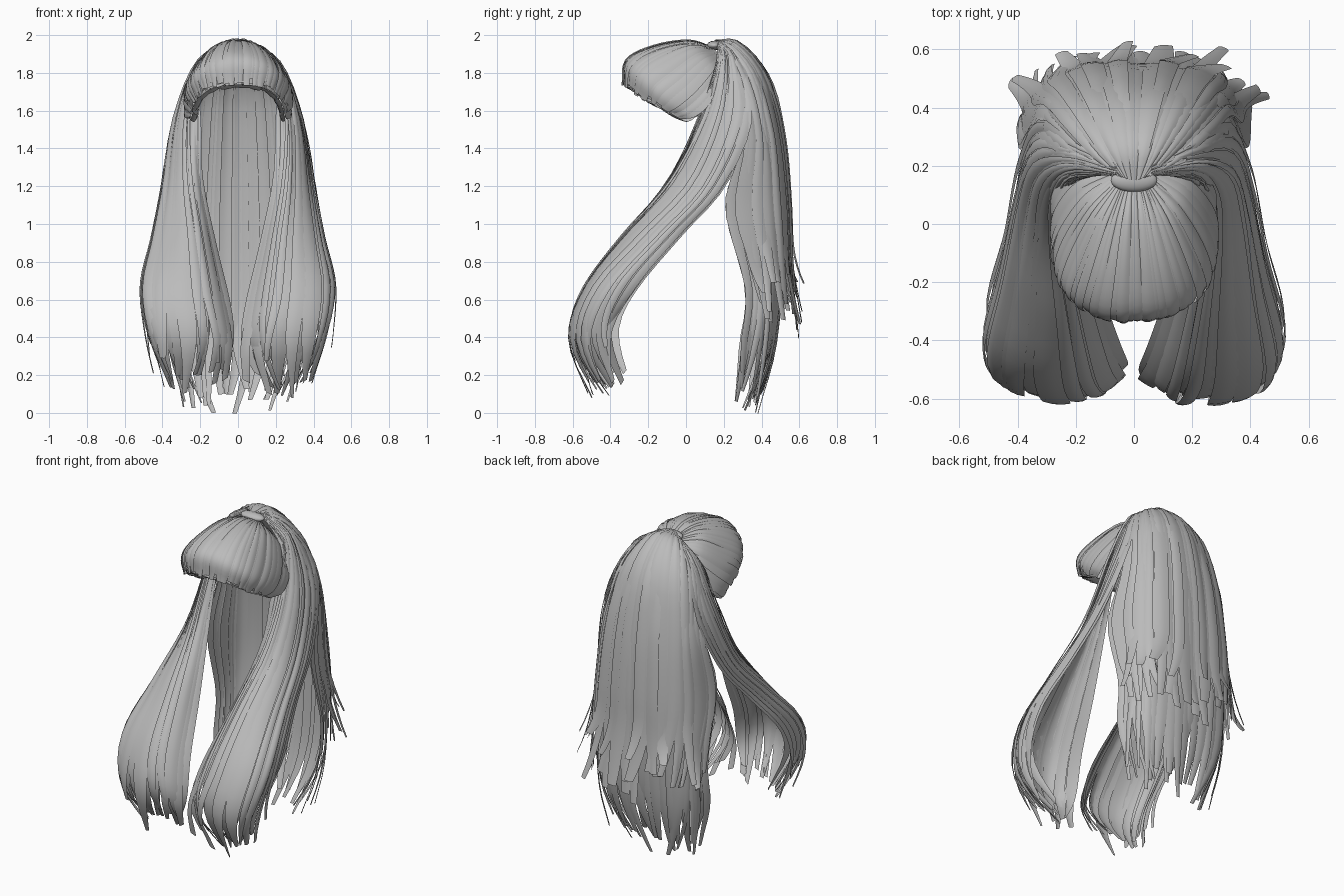
import bpy
import random
from mathutils import Vector

random.seed(7)
if "Cube" in bpy.data.objects:
    bpy.data.objects.remove(bpy.data.objects["Cube"])

grey = bpy.data.materials.new("hair_grey")
grey.use_nodes = True
grey.diffuse_color = (0.5, 0.5, 0.5, 1)
grey.node_tree.nodes["Principled BSDF"].inputs["Base Color"].default_value = (0.5, 0.5, 0.5, 1)


def spline(pts, t):
    """Smooth curve through pts, t from 0 to 1; runs straight on past the ends."""
    n = len(pts) - 1
    if t <= 0:
        return pts[0] + (pts[1] - pts[0]) * t * n
    if t >= 1:
        return pts[n] + (pts[n] - pts[n - 1]) * (t - 1) * n
    i = min(int(t * n), n - 1)
    f = t * n - i
    b, c = pts[i], pts[i + 1]
    a = pts[i - 1] if i else b * 2 - c
    d = pts[i + 2] if i + 2 <= n else c * 2 - b
    return b + ((c - a) + ((a * 2 - b * 5 + c * 4 - d) + (b * 3 - a - c * 3 + d) * f) * f) * (f / 2)


def surface(guides, u, v):
    return spline([spline(g, v) for g in guides], u)


def normal(guides, u, v, sign):
    e = 0.01
    du = surface(guides, u + e, v) - surface(guides, u - e, v)
    dv = surface(guides, u, v + e) - surface(guides, u, v - e)
    return du.cross(dv).normalized() * sign


def vectors(guides):
    return [[Vector(p) for p in g] for g in guides]


def mirrored(guides):
    return [[Vector((-p.x, p.y, p.z)) for p in g] for g in guides]


def both_sides(half):
    """Half a sheet, centre guide first, completed across x = 0."""
    return mirrored(half[:0:-1]) + half


def hair_sheet(name, guides, count, sign, width=0.8, start=(0, 0), end=(0.9, 1),
               lift=(0, 0.012), ridge=0.004, tilt=0.004, flick=None, rows=20, tip=0.55, u_range=(0, 1)):
    """Covers a guided surface with overlapping tapered strands."""
    verts, faces = [], []
    across = (-1, -0.35, 0.35, 1)
    m = len(across)
    step = (u_range[1] - u_range[0]) / count
    for i in range(count):
        c = u_range[0] + (i + 0.5 + random.uniform(-0.2, 0.2)) * step
        half = step * width * random.uniform(0.7, 1.2)
        v0, v1 = random.uniform(*start), random.uniform(*end)
        rise = random.uniform(*lift)
        lean = random.uniform(-tilt, tilt)
        bend = flick(c) if flick else Vector()
        base = len(verts)
        for j in range(rows + 1):
            s = j / rows
            v = v0 + (v1 - v0) * s
            w = half * (1 - (1 - tip) * max(0, (s - 0.7) / 0.3) ** 2)
            n = normal(guides, c, v, sign)
            curl = bend * max(0, (s - 0.72) / 0.28) ** 2
            for k in across:
                out = rise * min(1, s * 4) + ridge * (1 - k * k) + lean * k
                u = min(max(c + k * w, -0.02), 1.02)
                verts.append(surface(guides, u, v) + n * out + curl)
        for j in range(rows):
            for k in range(m - 1):
                a = base + j * m + k
                f = (a, a + 1, a + m + 1, a + m)
                faces.append(f if sign > 0 else f[::-1])
    mesh = bpy.data.meshes.new(name)
    mesh.from_pydata(verts, [], faces)
    mesh.materials.append(grey)
    mesh.shade_smooth()
    bpy.context.collection.objects.link(bpy.data.objects.new(name, mesh))


# Swept-back cap: from the knot forward to the hairline, centre to temple
cap = both_sides(vectors([
    [(0, .15, 1.93), (0, .02, 1.965), (0, -.16, 1.94), (0, -.31, 1.87), (0, -.33, 1.74)],
    [(.03, .15, 1.93), (.08, .01, 1.95), (.13, -.16, 1.91), (.16, -.28, 1.83), (.14, -.3, 1.72)],
    [(.05, .16, 1.91), (.15, .06, 1.9), (.23, -.07, 1.81), (.26, -.17, 1.73), (.225, -.2, 1.65)],
    [(.08, .2, 1.86), (.2, .18, 1.76), (.27, .11, 1.65), (.28, .03, 1.58), (.25, -.04, 1.56)],
]))
hair_sheet("cap_under_layer", cap, 20, -1, width=1, end=(0.96, 1), lift=(-0.008, 0), tip=0.8)
hair_sheet("cap_strands", cap, 34, -1, end=(0.9, 1.02), lift=(0, 0.012), tip=0.7)

# Cap edge turned inward along the hairline
edge = [[g[4], g[4] + Vector((-g[4].x * .08, .04, -.005)), g[4] + Vector((-g[4].x * .1, .1, .04))] for g in cap]
hair_sheet("hairline_roll", edge, 22, -1, width=1, rows=5, tip=0.9)

# Outer back fall, centre to side
back = both_sides(vectors([
    [(0, .15, 1.97), (0, .28, 1.96), (0, .43, 1.78), (0, .51, 1.45), (0, .54, 1.1), (0, .55, .8), (0, .58, .45)],
    [(.04, .16, 1.97), (.12, .26, 1.93), (.2, .38, 1.76), (.25, .45, 1.45), (.28, .48, 1.1),
     (.29, .5, .8), (.3, .53, .47)],
    [(.06, .17, 1.96), (.18, .21, 1.88), (.28, .27, 1.72), (.34, .32, 1.45), (.38, .27, 1.1),
     (.39, .33, .8), (.38, .37, .5)],
]))


def back_flick(u):
    side = (u - 0.5) * 2
    return Vector((side * 0.02 + random.uniform(-.08, .08), random.uniform(-.01, .04), random.uniform(0, .1)))


hair_sheet("back_fall", back, 24, 1, end=(0.92, 1.03), flick=back_flick, width=0.9)
hair_sheet("back_flicks", back, 14, 1, start=(0.2, 0.5), end=(0.88, 1.02), width=0.55,
           lift=(0.005, 0.02), flick=back_flick)

# Long inner back fall reaching the ground
inner = both_sides(vectors([
    [(0, .16, 1.96), (0, .41, 1.75), (0, .49, 1.4), (0, .51, 1.0), (0, .5, .65), (0, .46, .32), (0, .36, .01)],
    [(.05, .16, 1.95), (.2, .36, 1.73), (.25, .43, 1.4), (.28, .46, 1.0), (.29, .46, .65),
     (.27, .43, .32), (.18, .35, .01)],
    [(.07, .16, 1.94), (.26, .25, 1.7), (.33, .29, 1.4), (.36, .22, 1.08), (.37, .32, .65),
     (.36, .29, .35), (.26, .28, .04)],
]))


def under_flick(u):
    return Vector((random.uniform(-.07, .07), random.uniform(-.05, .02), random.uniform(-.01, .02)))


hair_sheet("back_inner_fall", inner, 28, 1, end=(0.94, 1.01), lift=(-0.01, 0.008), width=0.95, flick=under_flick)

# Front side locks: inner front edge round to outer rear edge
lock = vectors([
    [(.08, .18, 1.92), (.21, .14, 1.78), (.2, .06, 1.55), (.19, -.03, 1.25), (.12, -.23, .9),
     (.05, -.43, .6), (.01, -.51, .36), (.04, -.5, .18)],
    [(.06, .17, 1.95), (.22, .17, 1.83), (.27, .09, 1.55), (.27, -.08, 1.22), (.24, -.34, .92),
     (.21, -.54, .64), (.18, -.61, .38), (.22, -.47, .08)],
    [(.06, .18, 1.97), (.22, .22, 1.85), (.33, .19, 1.55), (.38, .04, 1.2), (.43, -.22, .92),
     (.48, -.46, .65), (.43, -.55, .38), (.3, -.45, .09)],
    [(.06, .2, 1.97), (.21, .28, 1.85), (.33, .35, 1.55), (.39, .2, 1.2), (.43, -.02, .95),
     (.49, -.25, .68), (.45, -.38, .45), (.37, -.38, .2)],
])
for side, guides, sign in (("left", lock, -1), ("right", mirrored(lock), 1)):
    def lock_flick(u):
        return Vector((-sign * random.uniform(-.04, .07), random.uniform(-.02, .07), random.uniform(-.02, .04)))

    hair_sheet(side + "_front_lock", guides, 16, sign, end=(0.94, 1.01), width=0.95,
               lift=(-0.01, 0.006), flick=lock_flick, rows=24)
    hair_sheet(side + "_front_lock_overlay", guides, 9, sign, start=(0, 0.3), end=(0.88, 1), width=0.5,
               lift=(0.004, 0.02), flick=lock_flick, rows=24, u_range=(0.1, 1))

# Knot where the cap and the falls meet
bpy.ops.mesh.primitive_uv_sphere_add(segments=20, ring_count=10, location=(0, .15, 1.945))
knot = bpy.context.object
knot.name = "knot"
knot.scale = (.08, .04, .025)
knot.data.materials.append(grey)
bpy.ops.object.shade_smooth_by_angle()
